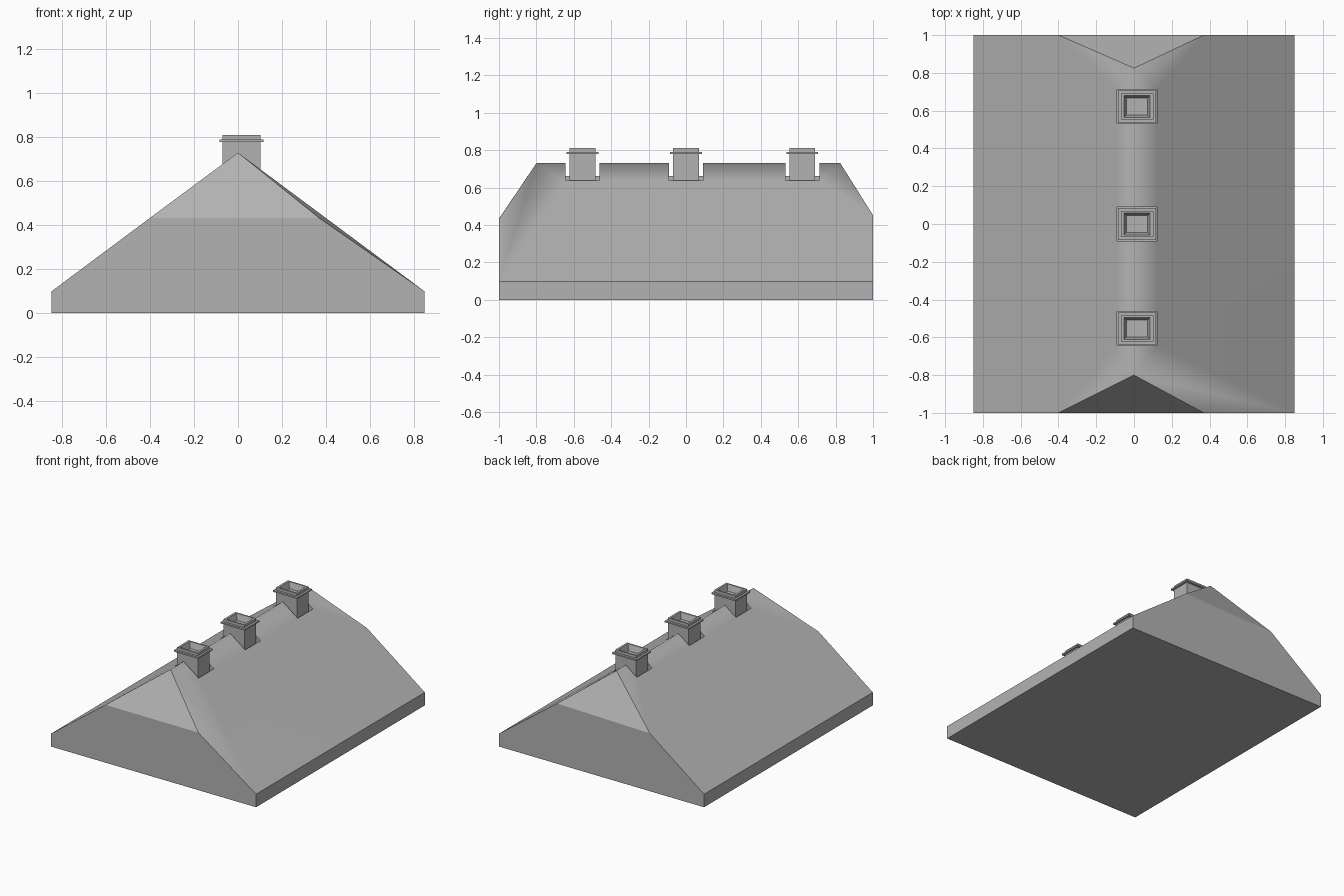
import bpy, bmesh

if "Cube" in bpy.data.objects:
    bpy.data.objects.remove(bpy.data.objects["Cube"])

CX = 0.016                      # chimneys sit slightly off the ridge line
CHIMNEY_Y = (-0.553, 0.0, 0.622)

grey = bpy.data.materials.new("dark_grey")
grey.diffuse_color = (0.45, 0.45, 0.45, 1)
grey.use_nodes = True
grey.node_tree.nodes["Principled BSDF"].inputs["Base Color"].default_value = grey.diffuse_color


def make_object(name, bm):
    bmesh.ops.recalc_face_normals(bm, faces=bm.faces)
    mesh = bpy.data.meshes.new(name)
    bm.to_mesh(mesh)
    bm.free()
    mesh.materials.append(grey)
    obj = bpy.data.objects.new(name, mesh)
    bpy.context.collection.objects.link(obj)
    return obj


def ring(bm, y, hx, hy, z):
    return [bm.verts.new((CX + sx * hx, y + sy * hy, z))
            for sx, sy in ((-1, -1), (1, -1), (1, 1), (-1, 1))]


def loft(bm, y, sections):
    # stack of rectangles joined by walls, capped at both ends
    rings = [ring(bm, y, *s) for s in sections]
    for a, b in zip(rings, rings[1:]):
        for i in range(4):
            j = (i + 1) % 4
            bm.faces.new((a[i], a[j], b[j], b[i]))
    bm.faces.new(rings[0][::-1])
    bm.faces.new(rings[-1])


# Roof body with clipped hip ends
bm = bmesh.new()
V = lambda x, y, z: bm.verts.new((x, y, z))


def roof_end(y, ridge_y, xr, zr):
    return dict(bl=V(-0.85, y, 0), br=V(0.85, y, 0), el=V(-0.85, y, 0.098),
                er=V(0.85, y, 0.098), hl=V(-0.4, y, 0.4335), hr=V(xr, y, zr),
                top=V(0, ridge_y, 0.73))


f = roof_end(-1, -0.8, 0.37, 0.432)
b = roof_end(1, 0.825, 0.37, 0.452)
for e in (f, b):
    bm.faces.new([e[k] for k in ("bl", "br", "er", "hr", "hl", "el")])
    bm.faces.new([e[k] for k in ("hl", "hr", "top")])
bm.faces.new((f["bl"], f["br"], b["br"], b["bl"]))
for s in "lr":
    bm.faces.new((f["b" + s], f["e" + s], b["e" + s], b["b" + s]))
bm.faces.new((f["el"], f["hl"], f["top"], b["top"], b["hl"], b["el"]))
bm.faces.new((f["er"], f["top"], b["top"], b["hr"], b["er"]))
bm.faces.new((f["er"], f["hr"], f["top"]))
roof = make_object("roof", bm)

# Openings in the ridge around the chimneys
bm = bmesh.new()
for y in CHIMNEY_Y:
    loft(bm, y, [(0.107, 0.091, 0.61), (0.107, 0.091, 0.9)])
cutter = make_object("ridge_opening_cutter", bm)
cutter.hide_render = True
mod = roof.modifiers.new("openings", 'BOOLEAN')
mod.operation = 'DIFFERENCE'
mod.solver = 'EXACT'
mod.object = cutter
bpy.context.view_layer.objects.active = roof
bpy.ops.object.modifier_apply(modifier=mod.name)
bpy.data.objects.remove(cutter)

# Smooth the two slopes into each other over the ridge, other edges sharp
bm = bmesh.new()
bm.from_mesh(roof.data)
bmesh.ops.triangulate(bm, faces=bm.faces)
bm.normal_update()
slopes = {fc for fc in bm.faces if fc.normal.z > 0.5 and abs(fc.normal.x) > 0.4}
for fc in bm.faces:
    fc.smooth = fc in slopes
for ed in bm.edges:
    ed.smooth = all(fc in slopes for fc in ed.link_faces)
bm.to_mesh(roof.data)
bm.free()

# Chimneys: shaft, projecting band, hollow flue
for name, y in zip(("front", "middle", "back"), CHIMNEY_Y):
    bm = bmesh.new()
    loft(bm, y, [(0.086, 0.069, 0.61), (0.086, 0.069, 0.779),
                 (0.101, 0.085, 0.779), (0.101, 0.085, 0.790),
                 (0.086, 0.069, 0.790), (0.086, 0.069, 0.81),
                 (0.07, 0.058, 0.81), (0.055, 0.044, 0.765)])
    make_object(name + "_chimney", bm)
